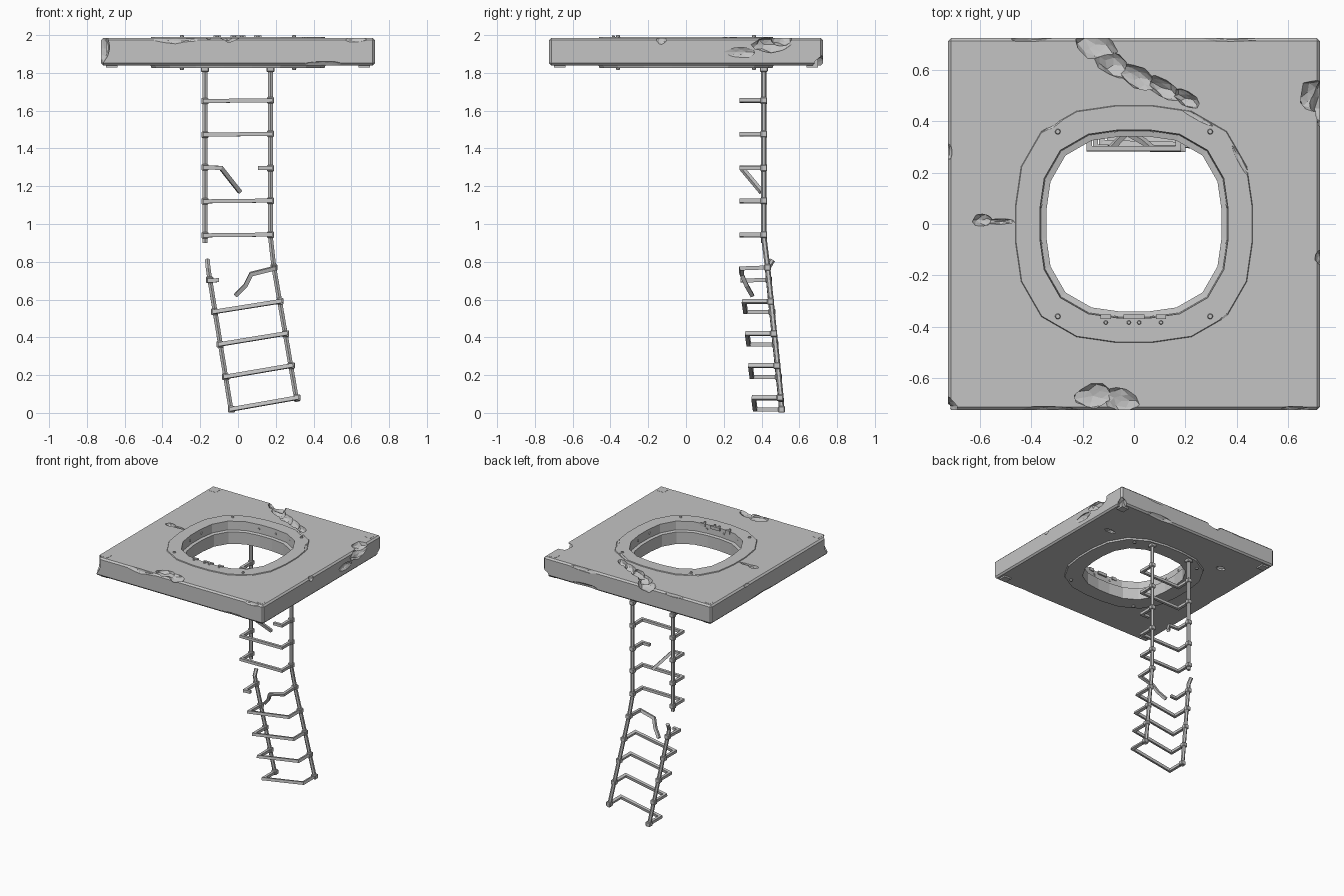
import bpy, bmesh, math, random
from mathutils import Vector, Matrix

random.seed(4)
if "Cube" in bpy.data.objects:
    bpy.data.objects.remove(bpy.data.objects["Cube"])

grey = bpy.data.materials.new("worn grey")
grey.use_nodes = True
COLOUR = (0.55, 0.55, 0.55, 1)
grey.diffuse_color = COLOUR
grey.node_tree.nodes["Principled BSDF"].inputs["Base Color"].default_value = COLOUR


def finish(name, bm):
    bmesh.ops.recalc_face_normals(bm, faces=bm.faces)
    mesh = bpy.data.meshes.new(name)
    bm.to_mesh(mesh)
    bm.free()
    mesh.materials.append(grey)
    ob = bpy.data.objects.new(name, mesh)
    bpy.context.collection.objects.link(ob)
    return ob


def box(name, centre, size, bevel=0):
    bm = bmesh.new()
    bmesh.ops.create_cube(bm, size=1)
    bmesh.ops.scale(bm, vec=size, verts=bm.verts)
    if bevel:
        bmesh.ops.bevel(bm, geom=bm.edges[:], offset=bevel, segments=1, affect='EDGES')
    bmesh.ops.translate(bm, vec=centre, verts=bm.verts)
    return finish(name, bm)


def bolt(name, centre, axis, radius=0.013, depth=0.016):
    bm = bmesh.new()
    turn = Vector(axis).to_track_quat('Z', 'Y').to_matrix().to_4x4()
    bmesh.ops.create_cone(bm, cap_ends=True, segments=8, radius1=radius, radius2=radius * 0.65,
                          depth=depth, matrix=Matrix.Translation(centre) @ turn)
    return finish(name, bm)


def squircle(radius, z, sides=20, power=2.8):
    pts = []
    for i in range(sides):
        a = math.tau * (i + 0.5) / sides
        c, s = math.cos(a), math.sin(a)
        r = radius / (abs(c) ** power + abs(s) ** power) ** (1 / power)
        pts.append(Vector((r * c, r * s, z)))
    return pts


def loft(name, rings, closed=False):
    bm = bmesh.new()
    rows = [[bm.verts.new(p) for p in ring] for ring in rings]
    n = len(rows[0])
    pairs = list(zip(rows, rows[1:])) + ([(rows[-1], rows[0])] if closed else [])
    for a, b in pairs:
        for i in range(n):
            j = (i + 1) % n
            bm.faces.new((a[i], a[j], b[j], b[i]))
    if not closed:
        bm.faces.new(rows[0])
        bm.faces.new(rows[-1])
    return finish(name, bm)


def bar(name, path, radius, sides=4):
    """Sweep a polygon along a path with mitred corners."""
    path = [Vector(p) for p in path]
    dirs = [(b - a).normalized() for a, b in zip(path, path[1:])]
    up = Vector((0, 0, 1)) if abs(dirs[0].z) < 0.8 else Vector((0, 1, 0))
    u = dirs[0].cross(up).normalized()
    v = u.cross(dirs[0])
    ring = []
    for k in range(sides):
        a = math.tau * (k + 0.5) / sides
        ring.append(path[0] + (u * math.cos(a) + v * math.sin(a)) * radius / math.cos(math.pi / sides))
    rings = [ring]
    for i, d in enumerate(dirs):
        nxt = dirs[i + 1] if i + 1 < len(dirs) else d
        normal = (d + nxt).normalized()
        ring = [p + d * ((path[i + 1] - p).dot(normal) / d.dot(normal)) for p in rings[-1]]
        rings.append(ring)
    return loft(name, rings)


def cut(target, cutter):
    mod = target.modifiers.new("cut", 'BOOLEAN')
    mod.operation = 'DIFFERENCE'
    mod.solver = 'EXACT'
    mod.object = cutter
    deps = bpy.context.evaluated_depsgraph_get()
    mesh = bpy.data.meshes.new_from_object(target.evaluated_get(deps))
    target.modifiers.clear()
    target.data = mesh
    bpy.data.objects.remove(cutter)


def chip(target, centre, size, angle=0):
    """Break a rough hollow out of the target."""
    bm = bmesh.new()
    bmesh.ops.create_icosphere(bm, subdivisions=2, radius=1)
    for vert in bm.verts:
        vert.co *= random.uniform(0.78, 1.08)
    bmesh.ops.scale(bm, vec=size, verts=bm.verts)
    bmesh.ops.rotate(bm, matrix=Matrix.Rotation(math.radians(angle), 3, 'Z'), verts=bm.verts)
    bmesh.ops.translate(bm, vec=centre, verts=bm.verts)
    cut(target, finish("chip_cutter", bm))


# Slab with the hatch opening
TOP, BOTTOM, HALF = 1.985, 1.84, 0.725
slab = box("slab", (0, 0, (TOP + BOTTOM) / 2), (2 * HALF, 2 * HALF, TOP - BOTTOM), 0.012)
cut(slab, loft("hole_cutter", [squircle(0.41, 1.7), squircle(0.41, 2.1)]))

# Crack running from the back edge, and the left crack
for x, y, length, width in ((-0.15, 0.7, 0.09, 0.06), (-0.08, 0.62, 0.08, 0.05), (0.02, 0.57, 0.09, 0.045),
                            (0.11, 0.53, 0.08, 0.035), (0.2, 0.49, 0.06, 0.03)):
    chip(slab, (x, y, TOP), (length, width, 0.045), -30)
chip(slab, (-0.59, 0.015, TOP), (0.045, 0.025, 0.03))
chip(slab, (-0.52, 0.01, TOP), (0.06, 0.012, 0.02))

# Broken spots on the rim of the slab
chip(slab, (-0.16, -0.67, TOP), (0.08, 0.05, 0.03), 10)
chip(slab, (-0.05, -0.69, TOP), (0.07, 0.05, 0.03), -25)
chip(slab, (-0.33, -HALF, TOP), (0.13, 0.015, 0.03))
chip(slab, (0.62, -HALF, TOP), (0.07, 0.015, 0.025))
chip(slab, (0.7, 0.5, TOP), (0.06, 0.07, 0.05), -30)
chip(slab, (HALF, 0.45, 1.95), (0.04, 0.11, 0.05))
chip(slab, (HALF, 0.29, 1.91), (0.02, 0.09, 0.03))
chip(slab, (HALF, -0.13, TOP), (0.02, 0.03, 0.04))
chip(slab, (-HALF, 0.28, TOP), (0.015, 0.04, 0.02))
chip(slab, (0.38, HALF, TOP), (0.13, 0.015, 0.03))
chip(slab, (-0.4, HALF, TOP), (0.1, 0.015, 0.02))
chip(slab, (-0.72, -0.71, 1.93), (0.035, 0.045, 0.09), 45)
chip(slab, (0.72, 0.72, BOTTOM), (0.06, 0.04, 0.05), 45)
chip(slab, (-0.74, 0.1, BOTTOM), (0.035, 0.22, 0.025))
chip(slab, (0.35, HALF, BOTTOM), (0.14, 0.02, 0.03))
chip(slab, (0.45, -HALF, BOTTOM), (0.13, 0.015, 0.025))
chip(slab, (-0.45, 0.45, BOTTOM), (0.04, 0.03, 0.03))
chip(slab, (0.52, 0.35, BOTTOM), (0.05, 0.02, 0.02))

# Corner posts
for sx in (-1, 1):
    for sy in (-1, 1):
        box("corner_post", (sx * 0.668, sy * 0.668, 1.907), (0.06, 0.06, 0.158))

# Hatch lining: top flange, ledge and bottom flange
profile = ((0.465, 1.98), (0.46, 1.991), (0.368, 1.991), (0.364, 1.925), (0.342, 1.92),
           (0.342, 1.827), (0.46, 1.827), (0.465, 1.845))
lining = loft("hatch_lining", [squircle(r, z) for r, z in profile], closed=True)
for x, y, angle in ((-0.31, -0.41, -35), (0.42, 0.24, -60), (0.24, 0.42, -30), (-0.3, 0.4, 35), (0.34, -0.38, 40)):
    chip(lining, (x, y, 1.995), (0.09, 0.012, 0.012), angle)

# Flange and wall bolts
for sx in (-1, 1):
    for sy in (-1, 1):
        bolt("flange_bolt", (sx * 0.297, sy * 0.36, 1.992), (0, 0, 1))
        bolt("lower_flange_bolt", (sx * 0.297, sy * 0.36, 1.822), (0, 0, -1))
for p in squircle(0.366, 1.957, 16):
    bolt("wall_bolt", p, (-p.x, -p.y, 0), 0.011, 0.014)

# Hinge brackets at the front of the opening
for x, w in ((-0.11, 0.04), (0, 0.08), (0.105, 0.04)):
    box("hinge_bracket", (x, -0.362, 1.985), (w, 0.018, 0.024))
for x in (-0.11, -0.02, 0.02, 0.105):
    bolt("hinge_bolt", (x, -0.384, 1.994), (0, 0, 1), 0.009, 0.01)

# Ladder rails, the left one snapped
RAIL = 0.0125
bar("left_rail", [(0.172, 0.412, 1.83), (0.172, 0.412, 0.93), (0.19, 0.432, 0.77), (0.312, 0.505, 0.06)], RAIL, 6)
bar("right_rail_upper", [(-0.175, 0.412, 1.83), (-0.175, 0.412, 0.9)], RAIL, 6)
bar("right_rail_lower", [(-0.162, 0.458, 0.81), (-0.158, 0.432, 0.765), (-0.148, 0.438, 0.7),
                         (-0.036, 0.508, 0.01)], RAIL, 6)


def clamp(x, y, z):
    box("rail_clamp", (x, y, z), (0.038, 0.036, 0.034), 0.004)


def rung(name, left, right, reach=0.118):
    """U-shaped step standing forward of the rails."""
    step = Vector((0, -reach, 0))
    a, b = Vector(left), Vector(right)
    bar(name, [a, a + step, b + step, b], 0.0105)
    clamp(*a)
    clamp(*b)


# Whole rungs
for z in (1.653, 1.475, 1.122, 0.942):
    rung("upper_rung", (-0.175, 0.412, z - 0.002), (0.172, 0.412, z + 0.002))
for i in range(4):
    rung("lower_rung", (-0.125 + 0.03 * i, 0.455 + 0.017 * i, 0.535 - 0.172 * i),
         (0.222 + 0.03 * i, 0.447 + 0.017 * i, 0.59 - 0.17 * i), 0.14)

# Broken rungs
bar("broken_rung_upper", [(-0.175, 0.412, 1.3), (-0.175, 0.294, 1.3), (-0.09, 0.294, 1.297),
                          (0.01, 0.4, 1.17)], 0.0105)
bar("rung_stub_upper", [(0.172, 0.412, 1.296), (0.172, 0.294, 1.296), (0.105, 0.294, 1.296)], 0.0105)
bar("broken_rung_lower", [(0.19, 0.432, 0.77), (0.19, 0.294, 0.765), (0.07, 0.294, 0.735),
                          (0.04, 0.32, 0.675), (-0.012, 0.35, 0.622)], 0.0105)
bar("rung_stub_lower", [(-0.15, 0.438, 0.705), (-0.15, 0.3, 0.7), (-0.1, 0.3, 0.703)], 0.0105)
for spot in ((-0.175, 0.412, 1.3), (0.172, 0.412, 1.296), (0.19, 0.432, 0.77), (-0.15, 0.438, 0.705)):
    clamp(*spot)

# Rail mounts under the slab
for x in (-0.175, 0.172):
    box("rail_mount", (x, 0.412, 1.818), (0.042, 0.042, 0.026), 0.004)
